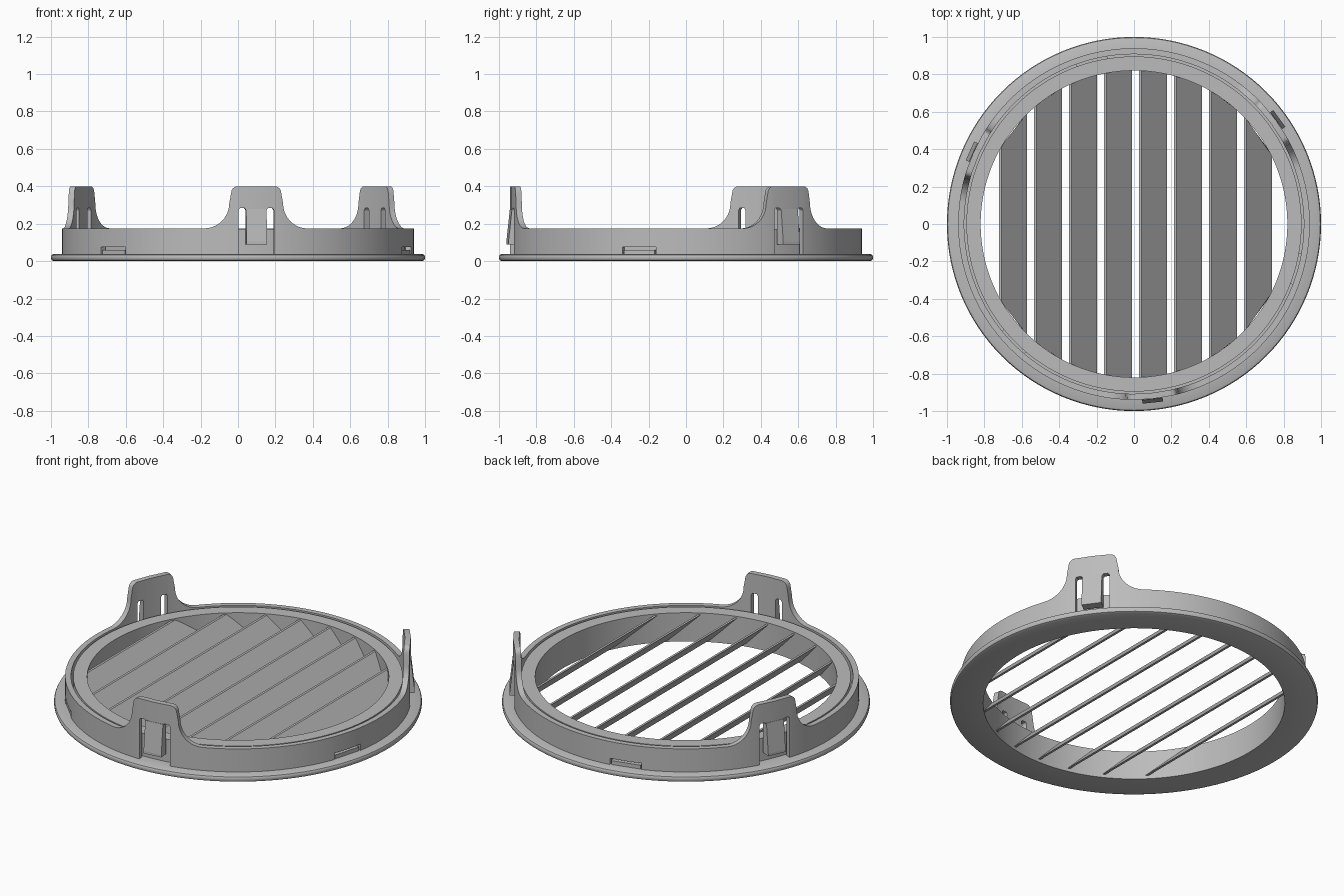
import bpy, bmesh
from math import sin, cos, pi, radians, sqrt

cube = bpy.data.objects.get("Cube")
if cube:
    bpy.data.objects.remove(cube)

grey = bpy.data.materials.new("plain_grey")
colour = (0.5, 0.5, 0.5, 1)
grey.use_nodes = True
grey.diffuse_color = colour
grey.node_tree.nodes["Principled BSDF"].inputs["Base Color"].default_value = colour

OUT, INN = 0.94, 0.908          # clip ring radii
BASE, RIM, TOP = 0.03, 0.175, 0.4
TABS = [radians(a) for a in (-84, 36, 156)]
NOTCHES = [radians(a) for a in (-15.5, 104.5, 224.5)]


def make(name, bm, smooth=True):
    bmesh.ops.recalc_face_normals(bm, faces=bm.faces)
    mesh = bpy.data.meshes.new(name)
    bm.to_mesh(mesh)
    bm.free()
    mesh.materials.append(grey)
    ob = bpy.data.objects.new(name, mesh)
    bpy.context.collection.objects.link(ob)
    if smooth:
        shade(ob)
    return ob


def shade(ob):
    bpy.ops.object.select_all(action='DESELECT')
    ob.select_set(True)
    bpy.context.view_layer.objects.active = ob
    bpy.ops.object.shade_smooth_by_angle(angle=radians(30))


def loft(bm, loops, closed=True):
    """Skin equal-length point loops; cap the ends when not closed."""
    rings = [[bm.verts.new(p) for p in loop] for loop in loops]
    n, k = len(rings), len(rings[0])
    for i in range(n if closed else n - 1):
        a, b = rings[i], rings[(i + 1) % n]
        for j in range(k):
            bm.faces.new((a[j], a[(j + 1) % k], b[(j + 1) % k], b[j]))
    if not closed:
        bm.faces.new(rings[0])
        bm.faces.new(rings[-1])


def polar(r, a, z, u=0):
    """Point at radius r, angle a, shifted u along the tangent."""
    return (r * cos(a) - u * sin(a), r * sin(a) + u * cos(a), z)


def prism(bm, outline, angle, r0, r1):
    loft(bm, [[polar(r, angle, z, u) for u, z in outline] for r in (r0, r1)], False)


def box(half, z0, z1):
    return [(-half, z0), (half, z0), (half, z1), (-half, z1)]


# Flange with inner wall, turned around the axis
profile = [(0.82, 0), (0.985, 0), (0.996, 0.005), (1, 0.015), (1, 0.025),
           (0.996, 0.033), (0.988, 0.037), (0.896, 0.037), (0.896, 0.172), (0.82, 0.172)]
bm = bmesh.new()
loft(bm, [[polar(r, 2 * pi * i / 128, z) for r, z in profile] for i in range(128)])
make("flange_and_inner_wall", bm)

# Clip ring: half outline of one tab, from its middle to the end of the flare
half = [(0, TOP), (0.1, TOP)]
half += [(0.1 + 0.035 * sin(t), TOP - 0.035 + 0.035 * cos(t))
         for t in (pi / 8 * i for i in range(1, 5))]
half += [(0.28 - 0.135 * cos(t), 0.31 - 0.135 * sin(t))
         for t in (pi / 20 * i for i in range(11))]
tab = [(-u, z) for u, z in reversed(half[1:])] + half
columns = []
for a in TABS:
    columns += [(a + u / OUT, z) for u, z in tab]
    start, end = a + 0.28 / OUT, a + 2 * pi / 3 - 0.28 / OUT
    columns += [(start + (end - start) * i / 30, RIM) for i in range(1, 30)]
bm = bmesh.new()
loft(bm, [[polar(INN, a, BASE), polar(OUT, a, BASE), polar(OUT, a, z), polar(INN, a, z)]
          for a, z in columns])
ring = make("clip_ring", bm, False)

# Openings: U-shaped slots around each tongue, and low notches between the tabs
side = [(0.095, 0.01), (0.095, 0.272), (0.088, 0.283), (0.062, 0.283),
        (0.055, 0.272), (0.055, 0.09)]
slots = side + [(-u, z) for u, z in reversed(side)]
bm = bmesh.new()
for a in TABS:
    prism(bm, slots, a, 0.85, 1.0)
for a in NOTCHES:
    prism(bm, box(0.092, 0.01, 0.075), a, 0.85, 1.0)
cutter = make("opening_cutter", bm, False)
cut = ring.modifiers.new("openings", 'BOOLEAN')
cut.operation, cut.object, cut.solver = 'DIFFERENCE', cutter, 'EXACT'
bpy.context.view_layer.objects.active = ring
bpy.ops.object.modifier_apply(modifier=cut.name)
bpy.data.objects.remove(cutter)
shade(ring)

# Spring tongues leaning outward at the bottom
bm = bmesh.new()
for a in TABS:
    loft(bm, [[polar(0.925, a, 0.09, u), polar(0.96, a, 0.09, u), polar(0.96, a, 0.105, u),
               polar(0.941, a, 0.28, u), polar(0.925, a, 0.28, u)]
              for u in (-0.055, 0.055)], False)
make("spring_tongues", bm, False)

# Locking ledges inside the notches
bm = bmesh.new()
for a in NOTCHES:
    prism(bm, box(0.085, BASE, 0.06), a, 0.89, 0.932)
make("locking_ledges", bm, False)

# Slanted louvre slats, trimmed to the round opening
for i in range(8):
    x = -0.722 + 0.1872 * i
    section = [(x, 0.163), (x + 0.014, 0.163), (x + 0.15, 0.02), (x + 0.136, 0.02)]
    bm = bmesh.new()
    loft(bm, [[(px, s * sqrt(0.823 ** 2 - px ** 2), z) for px, z in section]
              for s in (-1, 1)], False)
    make(f"louvre_slat_{i + 1}", bm, False)
